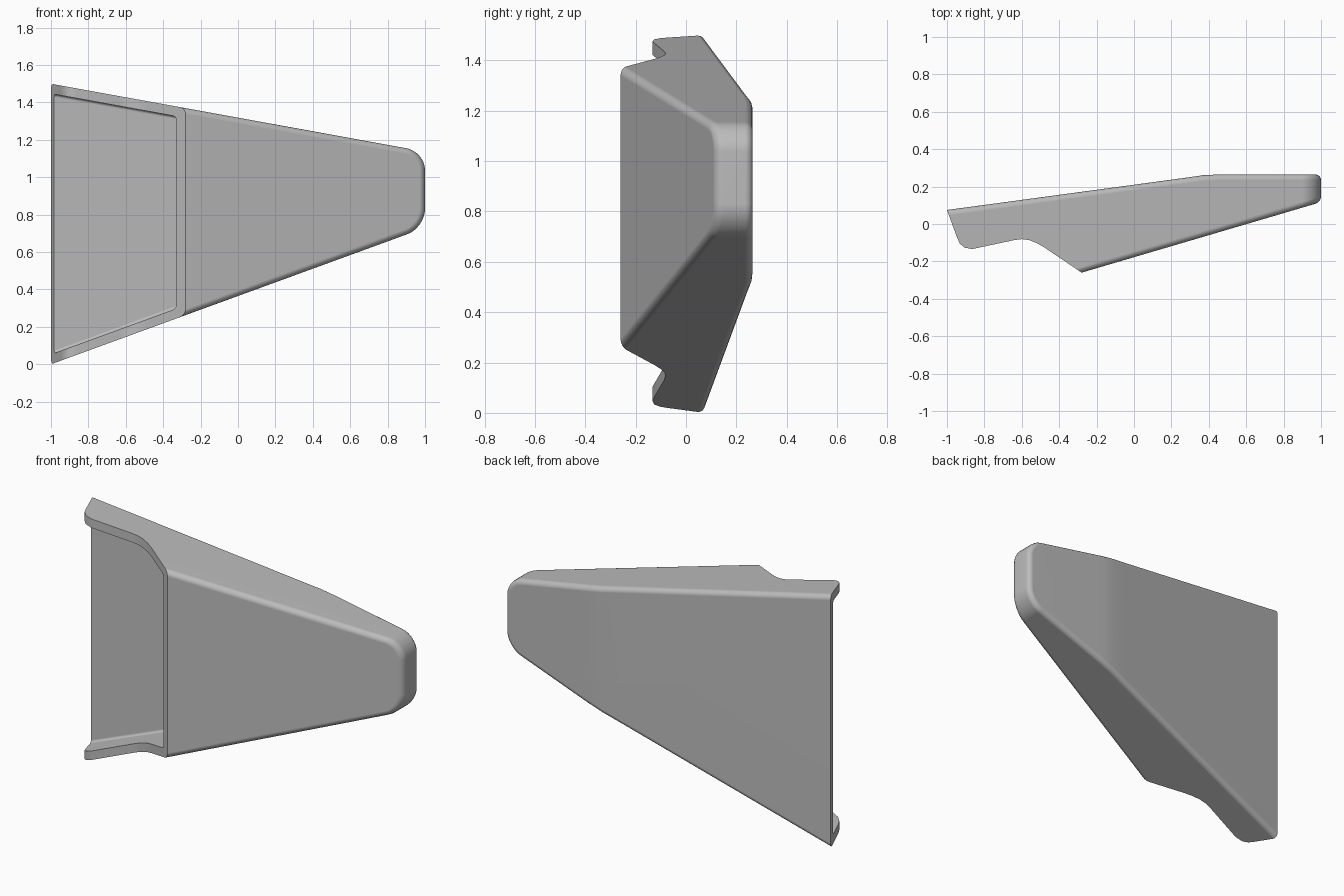
import bpy
import bmesh
import math

cube = bpy.data.objects.get("Cube")
if cube:
    bpy.data.objects.remove(cube, do_unlink=True)

WALL = 0.05


def top_z(x):
    return 1.5 - 0.1815 * (x + 1)


def bottom_z(x):
    return 0.365 * (x + 1)


def front_y(x):
    return -0.26 + 0.2945 * (x + 0.28)


def back_y(x):
    return 0.075 + 0.135 * (x + 1)


def tapered_solid(name, profile, inset, corner, fillet):
    """Plan profile raised between the two sloping sides, with rounded edges."""
    bm = bmesh.new()
    low = [bm.verts.new((x, y, bottom_z(x) + inset)) for x, y in profile]
    high = [bm.verts.new((x, y, top_z(x) - inset)) for x, y in profile]
    bm.faces.new(low)
    bm.faces.new(high)
    n = len(profile)
    for i in range(n):
        j = (i + 1) % n
        bm.faces.new((low[i], low[j], high[j], high[i]))
    bmesh.ops.recalc_face_normals(bm, faces=bm.faces[:])

    # Large rounding on the two corners of the narrow end
    end = max(x for x, y in profile)
    edges = [e for e in bm.edges
             if all(v.co.x > end - 0.001 for v in e.verts)
             and abs(e.verts[0].co.z - e.verts[1].co.z) < 0.001]
    bmesh.ops.bevel(bm, geom=edges, offset=corner, segments=8,
                    profile=0.5, affect='EDGES')

    # Small fillet around the front and back plates
    bm.normal_update()
    plates = {f for f in bm.faces if f.normal.y > 0.9
              or (f.normal.y < -0.9 and f.calc_center_median().x > -0.2)}
    edges = []
    for e in bm.edges:
        a, b = (v.co for v in e.verts)
        open_rim = abs(a.x - b.x) < 0.001 and a.x < 0
        if sum(f in plates for f in e.link_faces) == 1 and not open_rim:
            edges.append(e)
    bmesh.ops.bevel(bm, geom=edges, offset=fillet, segments=4,
                    profile=0.5, affect='EDGES')
    bmesh.ops.recalc_face_normals(bm, faces=bm.faces[:])
    mesh = bpy.data.meshes.new(name)
    bm.to_mesh(mesh)
    bm.free()
    obj = bpy.data.objects.new(name, mesh)
    bpy.context.collection.objects.link(obj)
    return obj


# Outer housing: rounded lip, shallow dip, ridge, narrow end, bent back
outer = [
    (-1, 0.075), (-0.945, -0.075), (-0.932, -0.103), (-0.908, -0.126),
    (-0.865, -0.134), (-0.64, -0.086), (-0.6, -0.081), (-0.56, -0.086),
    (-0.52, -0.102), (-0.48, -0.125), (-0.28, -0.26),
    (1, front_y(1)), (1, 0.265), (0.46, 0.265), (0.37, 0.261),
    (0.28, back_y(0.28)),
]
housing = tapered_solid("housing_shell", outer, 0, 0.1, 0.03)

# Hollow interior, running out through the open side
inner_end = 1 - WALL
inner = [
    (-1.2, back_y(-1.2) - WALL), (-1.2, front_y(-1.2) + WALL),
    (inner_end, front_y(inner_end) + WALL), (inner_end, 0.265 - WALL),
    (0.46, 0.265 - WALL), (0.37, 0.261 - WALL), (0.28, back_y(0.28) - WALL),
]
cutter = tapered_solid("hollow_cutter", inner, WALL + 0.003, 0.05, 0.015)
cutter.hide_render = True

grey = bpy.data.materials.new("plain_grey")
grey.use_nodes = True
colour = (0.5, 0.5, 0.5, 1)
grey.diffuse_color = colour
grey.node_tree.nodes["Principled BSDF"].inputs["Base Color"].default_value = colour
for obj in (housing, cutter):
    obj.data.materials.append(grey)

for obj in bpy.context.selected_objects:
    obj.select_set(False)
bpy.context.view_layer.objects.active = housing
housing.select_set(True)
hollow = housing.modifiers.new("hollow", 'BOOLEAN')
hollow.operation = 'DIFFERENCE'
hollow.solver = 'EXACT'
hollow.object = cutter
bpy.ops.object.modifier_apply(modifier=hollow.name)
bpy.data.objects.remove(cutter, do_unlink=True)

# Smooth fillets beside flat plates
bpy.ops.object.shade_smooth_by_angle(angle=math.radians(35))
weighted = housing.modifiers.new("flat_plates", 'WEIGHTED_NORMAL')
weighted.keep_sharp = True
